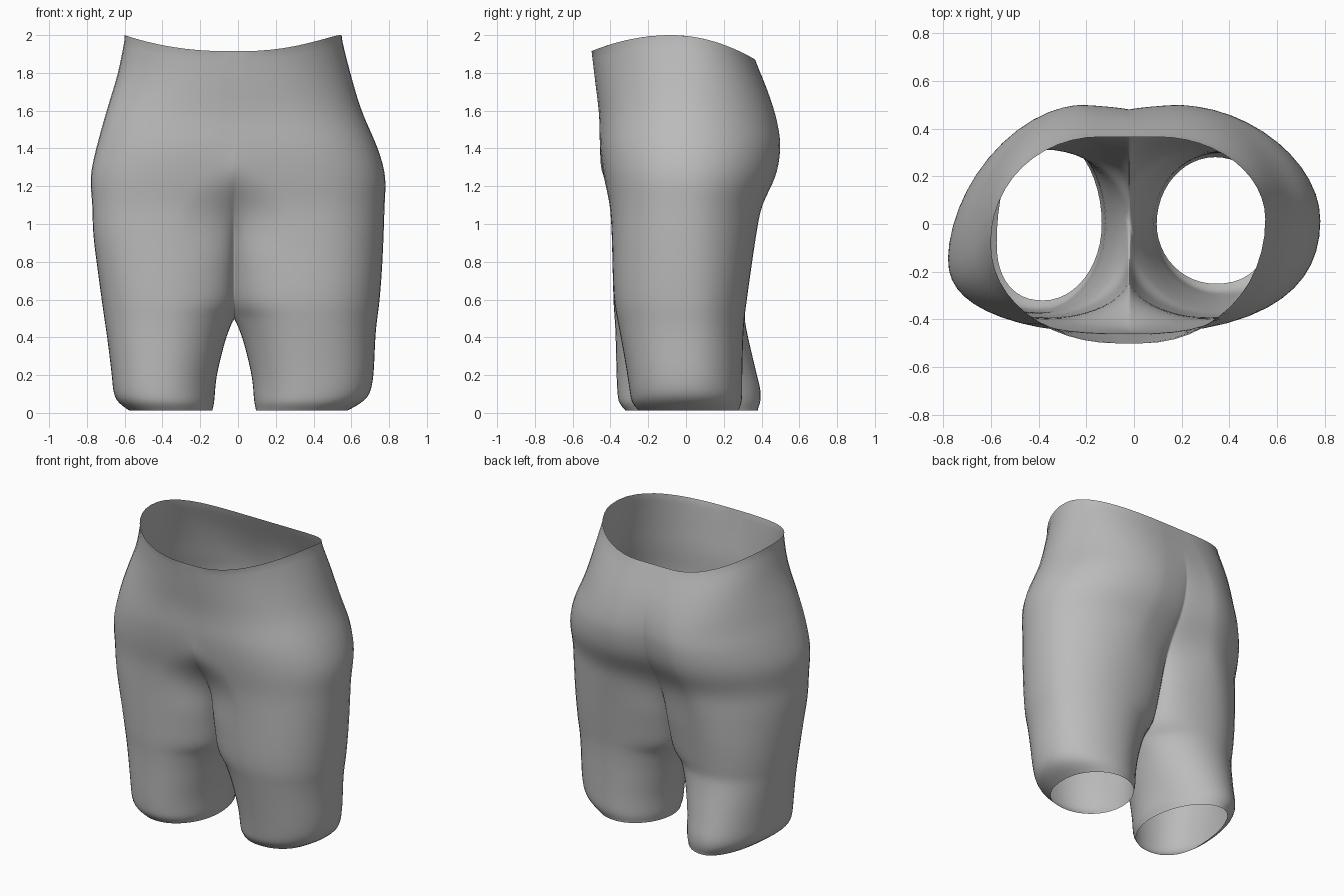
import bpy, bmesh, math

if "Cube" in bpy.data.objects:
    bpy.data.objects.remove(bpy.data.objects["Cube"])

# Cross-section keys, waist to hem:
# z, outer x left, outer x right, leg gap, front peak x, front y, front centre y, back peak x, back y, back centre y
KEYS = [
    (2.00, .60, .55, 0, .05, -.50, -.50, .12, .365, .365),
    (1.80, .64, .60, 0, .06, -.48, -.48, .16, .44, .44),
    (1.60, .70, .66, 0, .08, -.46, -.46, .20, .485, .475),
    (1.40, .755, .745, 0, .12, -.455, -.455, .22, .50, .475),
    (1.25, .785, .785, 0, .18, -.435, -.44, .24, .475, .435),
    (1.10, .775, .78, 0, .27, -.405, -.335, .28, .405, .34),
    (0.95, .77, .775, 0, .32, -.395, -.25, .32, .375, .265),
    (0.75, .745, .765, 0, .35, -.39, -.19, .35, .345, .20),
    (0.57, .72, .75, 0, .36, -.385, -.13, .36, .32, .13),
    (0.50, .71, .74, 0, .36, -.38, 0, .36, .312, 0),
    (0.40, .695, .73, .04, .37, -.375, 0, .37, .305, 0),
    (0.20, .67, .72, .09, .38, -.37, 0, .38, .30, 0),
    (0.10, .66, .70, .10, .38, -.365, 0, .38, .30, 0),
    (0.05, .63, .65, .105, .37, -.355, 0, .37, .295, 0),
    (0.012, .575, .58, .115, .36, -.32, 0, .36, .28, 0),
]
CX = -0.02     # seam between the two halves
Q = 12         # points per quarter of a half ring


def catmull(a, b, c, d, t):
    return .5 * (2*b + (c - a)*t + (2*a - 5*b + 4*c - d)*t*t + (3*b - a - 3*c + d)*t**3)


def ramp(z, lo, hi):
    t = max(0, min(1, (z - lo) / (hi - lo)))
    return t * t * (3 - 2 * t)


def levels():
    last = len(KEYS) - 1
    for i in range(last):
        quad = [KEYS[max(0, min(last, i + k))] for k in (-1, 0, 1, 2)]
        steps = max(3, round((KEYS[i][0] - KEYS[i + 1][0]) / .035))
        for j in range(steps):
            row = [catmull(*v, j / steps) for v in zip(*quad)]
            if KEYS[i][0] > .5:
                row[3] = 0               # joined torso
            else:
                row[6] = row[9] = 0      # closed leg tube
            yield row
    yield list(KEYS[-1])


def quarter(cx, cy, rx, ry, a0, a1, n):
    """Superellipse arc from angle a0 to a1, end point left out."""
    for k in range(Q):
        a = math.radians(a0 + (a1 - a0) * k / Q)
        c, s = math.cos(a), math.sin(a)
        yield (cx + rx * math.copysign(abs(c) ** (2 / n), c) if abs(c) > 1e-6 else cx,
               cy + ry * math.copysign(abs(s) ** (2 / n), s) if abs(s) > 1e-6 else cy)


def half_ring(row, s):
    z, ol, orr, g, x1, yf, yf0, x2, yb, yb0 = row
    xo = (ol + CX) if s < 0 else (orr - CX)
    hip = ramp(z, .5, 1.1) * (1 - ramp(z, 1.5, 1.9))
    low = 1 - ramp(z, .02, .68)
    if s < 0:
        ym = -.08 - .07 * hip
        yb += .10 * max(0, min(1, (.50 - z) / .38))   # left leg flares back
        nb = 2.05 - .25 * hip
    else:
        ym = .02
        yf += .07 * low                               # right leg sits further back
        nb = 2.0 - .08 * hip
    nf = 2.3 - .25 * ramp(z, 1.3, 1.9)
    fold = 2 - .6 * ramp(z, .8, 1.1)                  # groin and cleft open wider higher up
    pts = list(quarter(x1, yf0, x1 - g, yf0 - yf, 180, 270, fold))
    pts += quarter(x1, ym, xo - x1, ym - yf, 270, 360, nf)
    pts += quarter(x2, ym, xo - x2, yb - ym, 0, 90, nb)
    pts += quarter(x2, yb0, x2 - g, yb - yb0, 90, 180, fold)
    pts.append((g, yb0))
    # waist opening dips at the front and back
    w = max(0, (z - 1.4) / .6)
    out = []
    for x, y in pts:
        d = y + .08
        out.append((CX + s * x, y, z - w * d * d * (.48 if d < 0 else .65)))
    return out


cloth = bpy.data.materials.new("grey_cloth")
cloth.diffuse_color = (.5, .5, .5, 1)
cloth.use_nodes = True
cloth.node_tree.nodes["Principled BSDF"].inputs["Base Color"].default_value = cloth.diffuse_color

# Two lofted halves, welded along the seam above the legs
bm = bmesh.new()
rows = list(levels())
for s in (-1, 1):
    rings = [[bm.verts.new(p) for p in half_ring(r, s)] for r in rows]
    for a, b in zip(rings, rings[1:]):
        for k in range(len(a) - 1):
            quad = (a[k], a[k + 1], b[k + 1], b[k])
            bm.faces.new(quad if s > 0 else quad[::-1])
bmesh.ops.remove_doubles(bm, verts=bm.verts, dist=1e-4)

# Soften the folds without moving the waist and hem edges
for _ in range(5):
    inner = [v for v in bm.verts if not v.is_boundary]
    bmesh.ops.smooth_vert(bm, verts=inner, factor=.4,
                          use_axis_x=True, use_axis_y=True, use_axis_z=True)
bmesh.ops.recalc_face_normals(bm, faces=bm.faces)
far = max(bm.faces, key=lambda f: f.calc_center_median().x)
if far.normal.x < 0:
    bmesh.ops.reverse_faces(bm, faces=bm.faces)

mesh = bpy.data.meshes.new("shorts")
bm.to_mesh(mesh)
bm.free()
mesh.materials.append(cloth)
shorts = bpy.data.objects.new("shorts", mesh)
bpy.context.collection.objects.link(shorts)
for p in mesh.polygons:
    p.use_smooth = True
